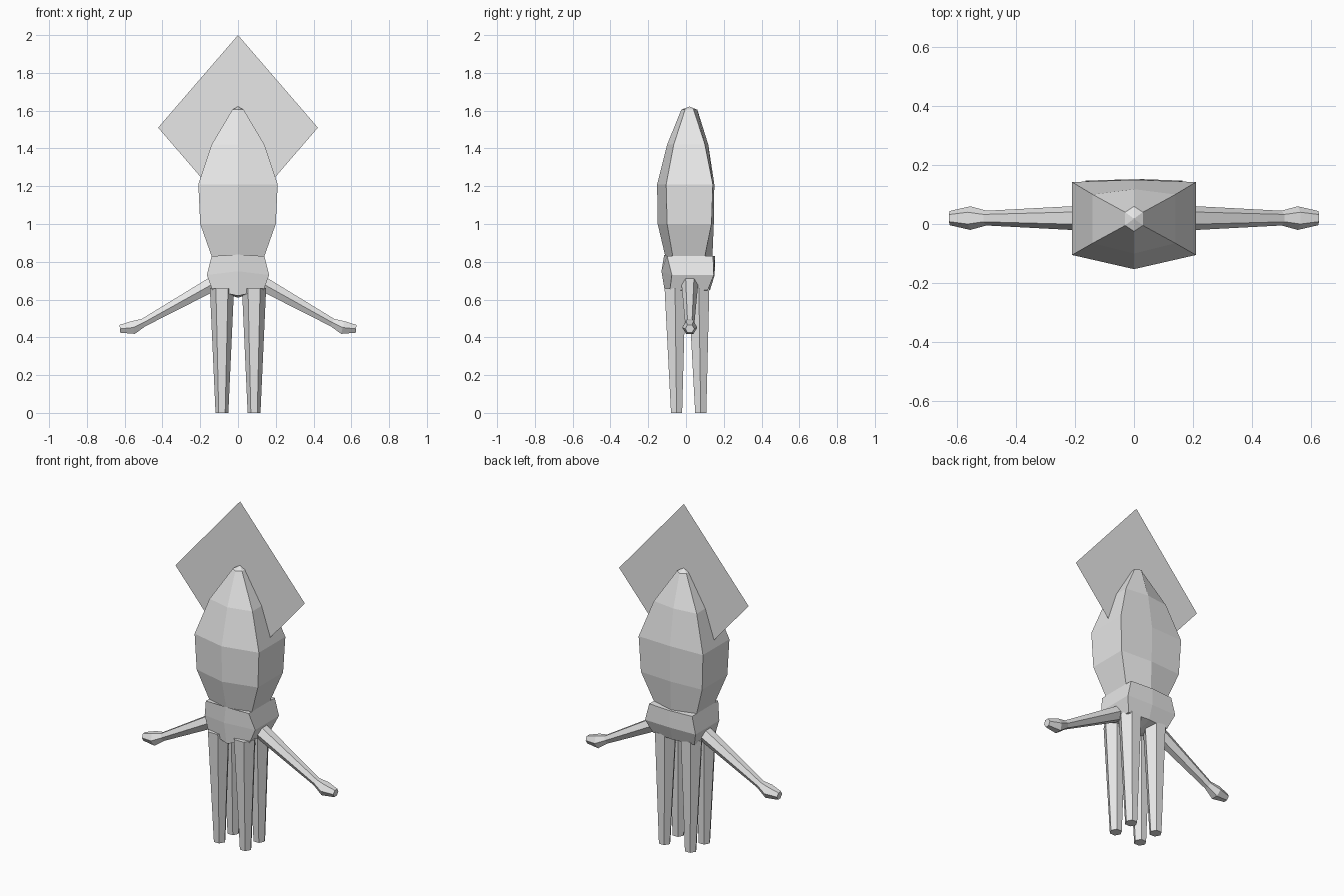
import bpy, bmesh, math
from mathutils import Vector

cube = bpy.data.objects.get("Cube")
if cube:
    bpy.data.objects.remove(cube, do_unlink=True)

GREY = (0.8, 0.8, 0.8, 1.0)
skin = bpy.data.materials.new("plain_grey")
skin.diffuse_color = GREY
skin.use_nodes = True
bsdf = next(n for n in skin.node_tree.nodes if n.type == 'BSDF_PRINCIPLED')
bsdf.inputs["Base Color"].default_value = GREY


def add_object(name, bm):
    mesh = bpy.data.meshes.new(name)
    bm.to_mesh(mesh)
    bm.free()
    mesh.materials.append(skin)
    obj = bpy.data.objects.new(name, mesh)
    bpy.context.collection.objects.link(obj)
    return obj


def loft(name, rings, start_tip=None, end_tip=None):
    """Skin a list of rings; each end is a flat cap or a fan to a tip."""
    bm = bmesh.new()
    loops = [[bm.verts.new(p) for p in ring] for ring in rings]
    n = len(loops[0])
    for a, b in zip(loops, loops[1:]):
        for i in range(n):
            j = (i + 1) % n
            bm.faces.new((a[i], a[j], b[j], b[i]))
    for loop, tip in ((loops[0], start_tip), (loops[-1], end_tip)):
        if tip is None:
            bm.faces.new(loop)
        else:
            v = bm.verts.new(tip)
            for i in range(n):
                bm.faces.new((loop[i], loop[(i + 1) % n], v))
    bmesh.ops.recalc_face_normals(bm, faces=bm.faces)
    return add_object(name, bm)


def body_ring(w, front, front_side, back_side, back, z, front_z=None):
    """Six-sided section with a ridge at the front and the back."""
    fz = z if front_z is None else front_z
    return [(0, front, fz), (w, front_side, z), (w, back_side, z),
            (0, back, z), (-w, back_side, z), (-w, front_side, z)]


def tube(name, path, radii, side):
    """Six-sided tube with corners pointing along the side vector."""
    path = [Vector(p) for p in path]
    side = Vector(side)
    rings = []
    for i, (p, r) in enumerate(zip(path, radii)):
        along = path[min(i + 1, len(path) - 1)] - path[max(i - 1, 0)]
        up = along.normalized().cross(side).normalized()
        angles = [k * math.pi / 3 for k in range(6)]
        rings.append([p + r * (math.cos(a) * side + math.sin(a) * up) for a in angles])
    return loft(name, rings)


# Mantle
loft("mantle", [
    body_ring(0.14, -0.11, -0.07, 0.10, 0.14, 0.83),
    body_ring(0.20, -0.15, -0.10, 0.135, 0.147, 1.0),
    body_ring(0.21, -0.153, -0.105, 0.142, 0.15, 1.21),
    body_ring(0.14, -0.10, -0.065, 0.10, 0.118, 1.42),
    body_ring(0.03, -0.025, -0.005, 0.04, 0.06, 1.605),
], end_tip=(0, 0.018, 1.622))

# Head collar
loft("head", [
    body_ring(0.135, -0.108, -0.085, 0.115, 0.127, 0.65, 0.62),
    body_ring(0.165, -0.13, -0.075, 0.147, 0.152, 0.73, 0.75),
    body_ring(0.14, -0.115, -0.10, 0.143, 0.153, 0.83, 0.838),
], start_tip=(0, 0.02, 0.61))

# Diamond tail fin, a single sheet
bm = bmesh.new()
bm.faces.new([bm.verts.new(p) for p in
              ((0, 0.02, 1.02), (0.423, 0.02, 1.51), (0, 0.02, 2.0), (-0.423, 0.02, 1.51))])
add_object("tail_fin", bm)

# Long arms with clubs, and the hanging legs
for s, label in ((1, "left"), (-1, "right")):
    tube(label + "_arm",
         [(s * 0.12, 0.02, 0.69), (s * 0.50, 0.02, 0.478),
          (s * 0.555, 0.02, 0.452), (s * 0.625, 0.02, 0.445)],
         (0.045, 0.025, 0.04, 0.024), (0, 1, 0))
    for end, y_top, y_foot in (("front", -0.058, -0.05), ("back", 0.068, 0.078)):
        tube(end + "_" + label + "_leg",
             [(s * 0.085, y_top, 0.66), (s * 0.085, y_foot, 0)],
             (0.064, 0.034), (1, 0, 0))
